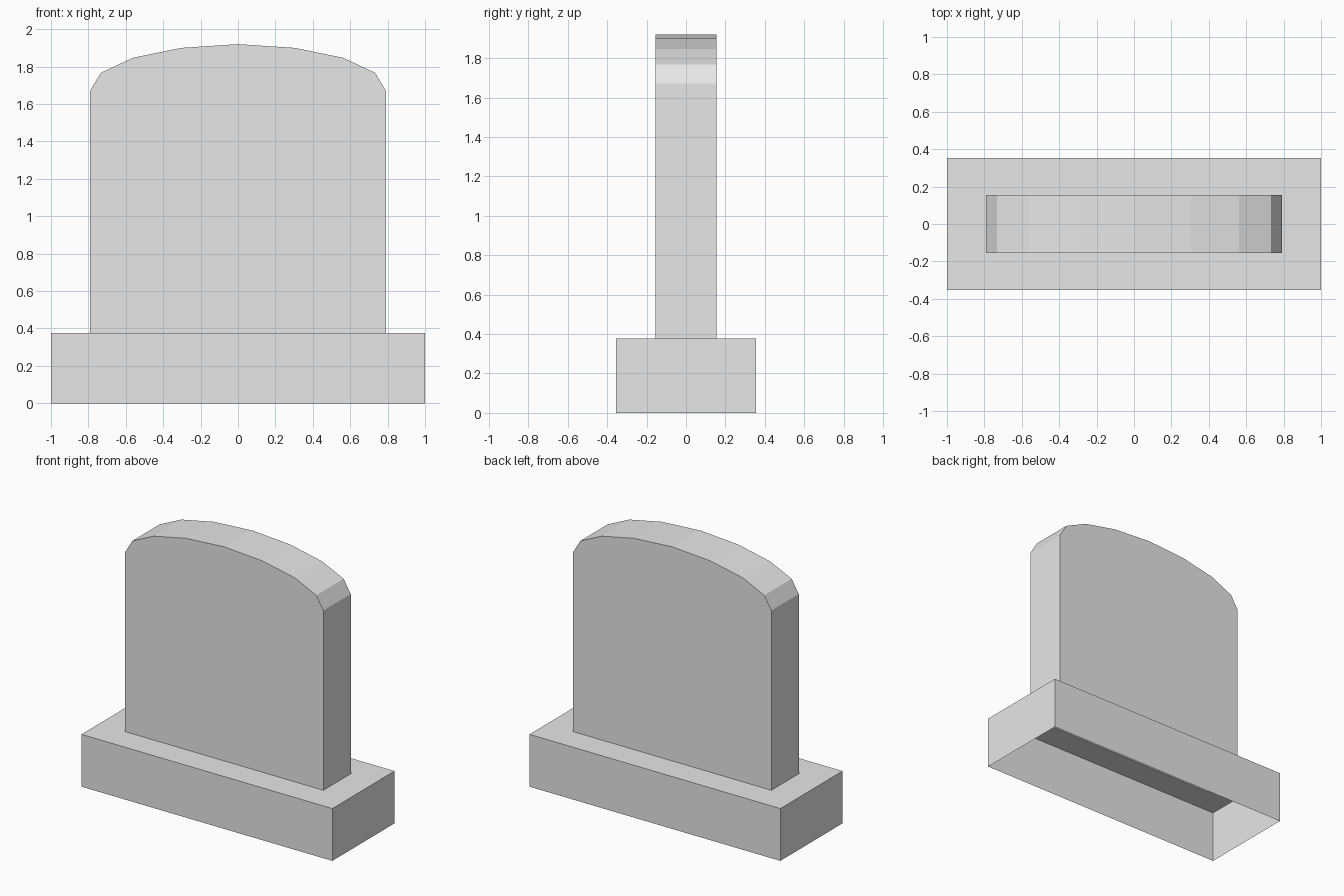
import bpy
import bmesh

cube = bpy.data.objects.get("Cube")
if cube:
    bpy.data.objects.remove(cube, do_unlink=True)

# Plain grey stone
stone = bpy.data.materials.new("grey_stone")
stone.use_nodes = True
colour = (0.8, 0.8, 0.8, 1)
stone.diffuse_color = colour
stone.node_tree.nodes["Principled BSDF"].inputs["Base Color"].default_value = colour

BASE_TOP = 0.377
BASE_X, BASE_Y = 1.0, 0.354
SLAB_Y = 0.156

# Right half of the arched outline, from the foot to the crown
half = [(0.79, BASE_TOP), (0.79, 1.672), (0.733, 1.767), (0.562, 1.847), (0.305, 1.9)]
outline = half + [(0, 1.92)] + [(-x, z) for x, z in reversed(half)]


def add_object(name, bm):
    bmesh.ops.recalc_face_normals(bm, faces=bm.faces[:])
    mesh = bpy.data.meshes.new(name)
    bm.to_mesh(mesh)
    bm.free()
    mesh.materials.append(stone)
    obj = bpy.data.objects.new(name, mesh)
    bpy.context.collection.objects.link(obj)
    return obj


def ring(bm, x, y, z):
    return [bm.verts.new((sx * x, sy * y, z)) for sx, sy in ((-1, -1), (1, -1), (1, 1), (-1, 1))]


def bridge(bm, a, b):
    for i in range(len(a)):
        j = (i + 1) % len(a)
        bm.faces.new((a[i], a[j], b[j], b[i]))


# Plinth: thin hollow shell, open below, with a ledge around the slab
bm = bmesh.new()
foot = ring(bm, BASE_X, BASE_Y, 0)
rim = ring(bm, BASE_X, BASE_Y, BASE_TOP)
seat = ring(bm, half[0][0], SLAB_Y, BASE_TOP)
bridge(bm, foot, rim)
bridge(bm, rim, seat)
add_object("plinth", bm)

# Headstone slab: arched outline with depth, open where it meets the plinth
bm = bmesh.new()
front = [bm.verts.new((x, -SLAB_Y, z)) for x, z in outline]
back = [bm.verts.new((x, SLAB_Y, z)) for x, z in outline]
bm.faces.new(front)
bm.faces.new(back[::-1])
for i in range(len(outline) - 1):
    bm.faces.new((front[i], back[i], back[i + 1], front[i + 1]))
add_object("headstone_slab", bm)
